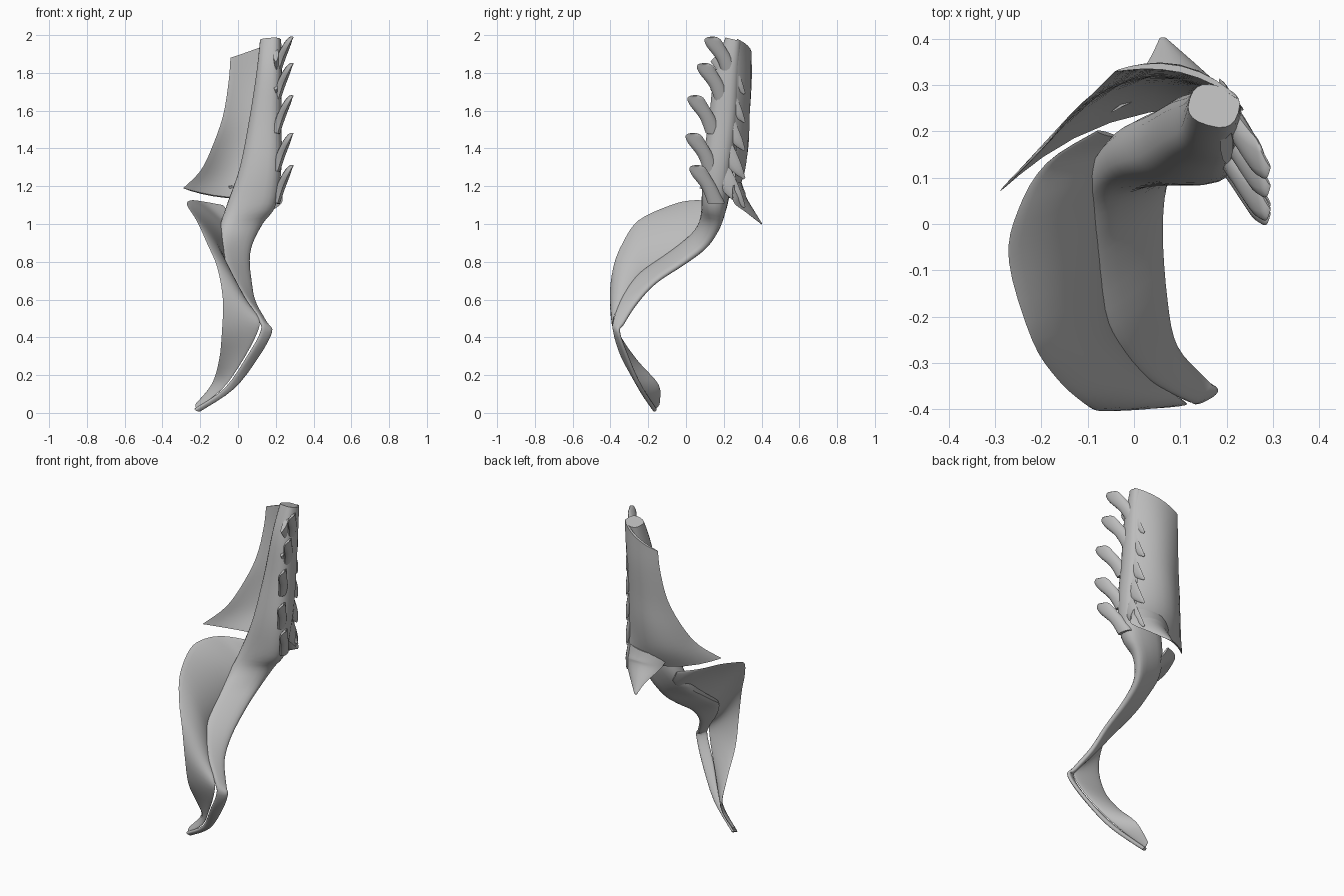
import bpy
import bmesh
import math
from mathutils import Vector

default_cube = bpy.data.objects.get("Cube")
if default_cube:
    bpy.data.objects.remove(default_cube, do_unlink=True)

# One plain grey for the whole model
GREY = (0.5, 0.5, 0.5, 1.0)
grey = bpy.data.materials.new("plain grey")
grey.use_nodes = True
grey.diffuse_color = GREY
shader = next(n for n in grey.node_tree.nodes if n.type == "BSDF_PRINCIPLED")
shader.inputs["Base Color"].default_value = GREY
shader.inputs["Roughness"].default_value = 0.7


def catmull_rom(before, start, end, after, t):
    """Smooth value between start and end."""
    slope_in = (end - before) / 2
    slope_out = (after - start) / 2
    return ((2 * t**3 - 3 * t**2 + 1) * start + (t**3 - 2 * t**2 + t) * slope_in
            + (3 * t**2 - 2 * t**3) * end + (t**3 - t**2) * slope_out)


def refine(rows, steps):
    """Insert smoothly interpolated rows between the given ones."""
    result = []
    last = len(rows) - 1
    for i in range(last):
        around = (rows[max(i - 1, 0)], rows[i], rows[i + 1], rows[min(i + 2, last)])
        for step in range(steps):
            result.append([catmull_rom(*values, step / steps) for values in zip(*around)])
    result.append(list(rows[last]))
    return result


def loft(name, rows, steps=4, sides=20, squareness=1):
    """Skin rounded sections, each given as (one edge, other edge,
    half thickness, bulge); squareness below one makes them boxier."""
    flat_rows = [(*a, *b, *(list(extra) + [0])[:2]) for a, b, *extra in rows]
    sections = refine(flat_rows, steps)
    middles = [(Vector(s[0:3]) + Vector(s[3:6])) / 2 for s in sections]
    bm = bmesh.new()
    rings = []
    for i, section in enumerate(sections):
        half = (Vector(section[3:6]) - Vector(section[0:3])) / 2
        thickness, bulge = section[6:8]
        ahead = middles[min(i + 1, len(middles) - 1)]
        behind = middles[max(i - 1, 0)]
        normal = half.cross(ahead - behind).normalized()
        ring = []
        for k in range(sides):
            angle = math.tau * k / sides
            across, out = (math.copysign(abs(v) ** squareness, v)
                           for v in (-math.cos(angle), math.sin(angle)))
            offset = thickness * out + bulge * (1 - across**2)
            ring.append(bm.verts.new(middles[i] + half * across + normal * offset))
        rings.append(ring)
    for lower, upper in zip(rings, rings[1:]):
        for k in range(sides):
            j = (k + 1) % sides
            bm.faces.new((lower[k], lower[j], upper[j], upper[k]))
    bm.faces.new(rings[0])
    bm.faces.new(rings[-1])
    bmesh.ops.recalc_face_normals(bm, faces=bm.faces)
    mesh = bpy.data.meshes.new(name)
    bm.to_mesh(mesh)
    bm.free()
    mesh.materials.append(grey)
    part = bpy.data.objects.new(name, mesh)
    bpy.context.collection.objects.link(part)
    bpy.ops.object.select_all(action="DESELECT")
    part.select_set(True)
    bpy.context.view_layer.objects.active = part
    bpy.ops.object.shade_smooth_by_angle(angle=math.radians(40))
    return part


# Main stem: deep column at the top, narrow waist, sharp knee, pointed foot
loft("stem", [
    ((.12, .27, 1.97), (.225, .24, 1.98), .045),
    ((.1, .23, 1.8), (.23, .21, 1.8), .068),
    ((.06, .21, 1.55), (.23, .19, 1.55), .078),
    ((.01, .18, 1.3), (.23, .16, 1.3), .082),
    ((-.06, .15, 1.1), (.2, .15, 1.1), .068),
    ((-.1, .08, .97), (.13, .16, 1), .045),
    ((-.1, -.02, .89), (.075, .11, .89), .03),
    ((-.09, -.12, .82), (.06, 0, .8), .025),
    ((-.05, -.25, .73), (.07, -.16, .69), .02),
    ((.02, -.33, .62), (.09, -.26, .58), .018),
    ((.11, -.38, .5), (.15, -.33, .47), .014),
    ((.12, -.38, .43), (.18, -.355, .43), .012),
    ((.05, -.34, .3), (.11, -.31, .3), .012),
    ((-.07, -.24, .13), (-.02, -.24, .13), .012),
    ((-.23, -.17, .02), (-.2, -.16, .01), .01),
], squareness=.75)

# Cupped blade sweeping around the front of the stem
loft("front_blade", [
    ((-.08, .2, 1.1), (-.04, .19, 1.03), .006),
    ((-.19, .13, 1.12), (-.05, .16, .99), .007),
    ((-.25, .03, 1.125), (-.06, .1, .95), .007, -.01),
    ((-.27, -.08, 1.1), (-.07, 0, .88), .008, -.02),
    ((-.22, -.25, 1.02), (-.06, -.18, .77), .008, -.02),
    ((-.165, -.335, .9), (-.02, -.265, .7), .008, -.015),
    ((-.11, -.385, .77), (.04, -.33, .6), .008, -.01),
    ((-.08, -.4, .6), (.11, -.385, .5), .008),
    ((-.085, -.36, .43), (.1, -.375, .42), .008),
    ((-.1, -.26, .28), (.02, -.31, .27), .008),
    ((-.14, -.145, .15), (-.08, -.23, .13), .008),
    ((-.22, -.14, .05), (-.22, -.17, .02), .008),
])

# Flared shield behind the column
loft("back_shield", [
    ((-.04, .33, 1.88), (.225, .27, 1.98), .007, .035),
    ((-.05, .32, 1.75), (.22, .265, 1.8), .008, .045),
    ((-.08, .29, 1.57), (.21, .26, 1.6), .008, .055),
    ((-.14, .23, 1.4), (.2, .265, 1.42), .008, .075),
    ((-.2, .16, 1.28), (.2, .26, 1.27), .008, .085),
    ((-.29, .07, 1.19), (.235, .25, 1.14), .008, .075),
])

# Pointed corner hanging from the bottom of the shield
loft("shield_point", [
    ((-.05, .24, 1.2), (.21, .25, 1.22), .006, .045),
    ((-.02, .275, 1.13), (.235, .25, 1.12), .008, .055),
    ((.03, .35, 1.06), (.16, .32, 1.06), .007, .02),
    ((.055, .4, 1), (.07, .4, 1), .004),
], steps=6)

# Flat rounded fingers along the outer front side of the column
finger_tips = [(.14, 1.99), (.1, 1.85), (.05, 1.68), (.04, 1.48), (.06, 1.31)]
for number, (y, z) in enumerate(finger_tips, 1):
    stations = [(.2, .1, -.2, .045, .02), (.225, .065, -.12, .042, .022),
                (.255, .018, -.05, .048, .018), (.275, 0, -.012, .042, .01),
                (.285, 0, 0, .018, .003)]
    loft(f"finger_{number}", [
        ((x + .01, y + dy - width, z + dz), (x - .01, y + dy + width, z + dz), thick)
        for x, dy, dz, width, thick in stations
    ], sides=12)

# Hooked teeth bridging the column and the shield
for number in range(5):
    z = 1.84 - .15 * number
    stations = [(.2, .17, .06, .04), (.205, .22, -.02, .035),
                (.2, .275, -.1, .02), (.185, .31, -.15, .004)]
    loft(f"rear_tooth_{number + 1}", [
        ((x, y - height, z + dz - height), (x, y + height, z + dz + height), height * .35)
        for x, y, dz, height in stations
    ], sides=10)
